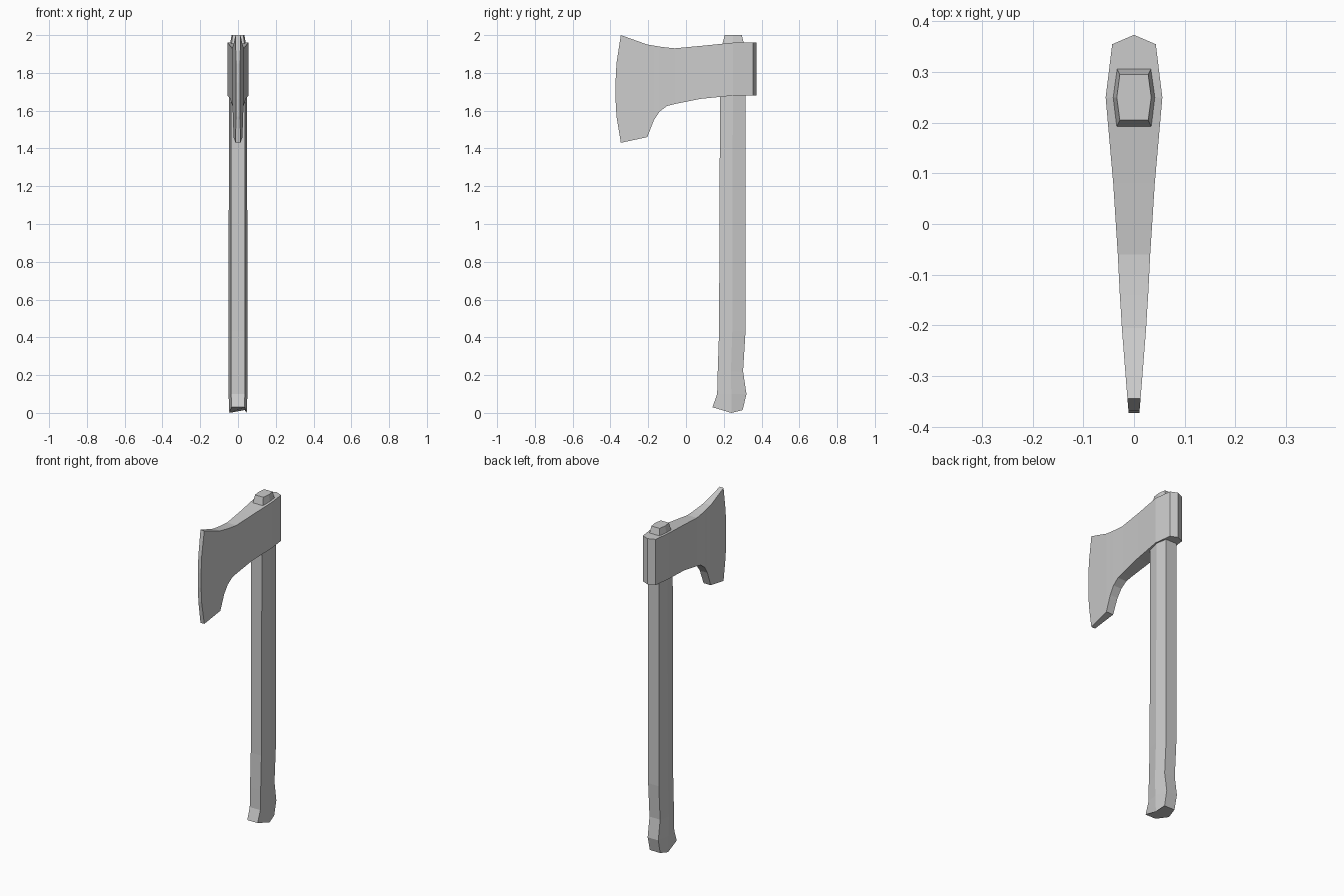
import bpy
import bmesh


def loft(name, rings):
    """Skin a list of equal-length vertex rings and cap both ends."""
    bm = bmesh.new()
    loops = [[bm.verts.new(p) for p in ring] for ring in rings]
    n = len(loops[0])
    for a, b in zip(loops, loops[1:]):
        for i in range(n):
            j = (i + 1) % n
            bm.faces.new((a[i], a[j], b[j], b[i]))
    bm.faces.new(loops[0])
    bm.faces.new(loops[-1])
    bmesh.ops.remove_doubles(bm, verts=bm.verts, dist=0.0001)
    bmesh.ops.dissolve_degenerate(bm, edges=bm.edges, dist=0.0001)
    bmesh.ops.recalc_face_normals(bm, faces=bm.faces)
    mesh = bpy.data.meshes.new(name)
    bm.to_mesh(mesh)
    bm.free()
    obj = bpy.data.objects.new(name, mesh)
    bpy.context.collection.objects.link(obj)
    return obj


# Handle: six-sided sections with flat front/back and a ridge on each side
# front y, front z, ridge y, ridge z, back y, back z, flat half width, ridge half width
handle_sections = [
    (0.14, 0.03, 0.24, 0.00, 0.30, 0.015, 0.035, 0.046),
    (0.165, 0.10, 0.24, 0.10, 0.32, 0.10, 0.036, 0.050),
    (0.168, 0.22, 0.238, 0.22, 0.302, 0.22, 0.036, 0.050),
    (0.175, 0.43, 0.245, 0.43, 0.315, 0.43, 0.036, 0.050),
    (0.180, 1.68, 0.248, 1.68, 0.315, 1.68, 0.036, 0.048),
    (0.193, 1.955, 0.25, 1.955, 0.307, 1.955, 0.034, 0.042),
    (0.205, 2.00, 0.25, 2.00, 0.295, 2.00, 0.028, 0.034),
]
loft("handle", [
    [(-w, fy, fz), (w, fy, fz), (r, my, mz), (w, by, bz), (-w, by, bz), (-r, my, mz)]
    for fy, fz, my, mz, by, bz, w, r in handle_sections
])

# Head: rectangular sections from the curved cutting edge back to the pointed poll
# y, top z, bottom z, half thickness
head_sections = [
    (-0.373, 1.75, 1.66, 0.011),
    (-0.368, 1.85, 1.57, 0.011),
    (-0.345, 2.00, 1.43, 0.013),
    (-0.205, 1.95, 1.46, 0.024),
    (-0.170, 1.944, 1.55, 0.026),
    (-0.140, 1.939, 1.595, 0.028),
    (-0.100, 1.934, 1.625, 0.030),
    (-0.060, 1.93, 1.635, 0.032),
    (0.080, 1.943, 1.663, 0.041),
    (0.250, 1.96, 1.68, 0.056),
    (0.355, 1.96, 1.68, 0.043),
    (0.373, 1.96, 1.68, 0.0),
]
loft("axe_head", [
    [(-h, y, zb), (h, y, zb), (h, y, zt), (-h, y, zt)]
    for y, zt, zb, h in head_sections[:-1]
] + [[(x, 0.373, z) for x, z in ((-0.001, 1.68), (0.001, 1.68), (0.001, 1.96), (-0.001, 1.96))]])
